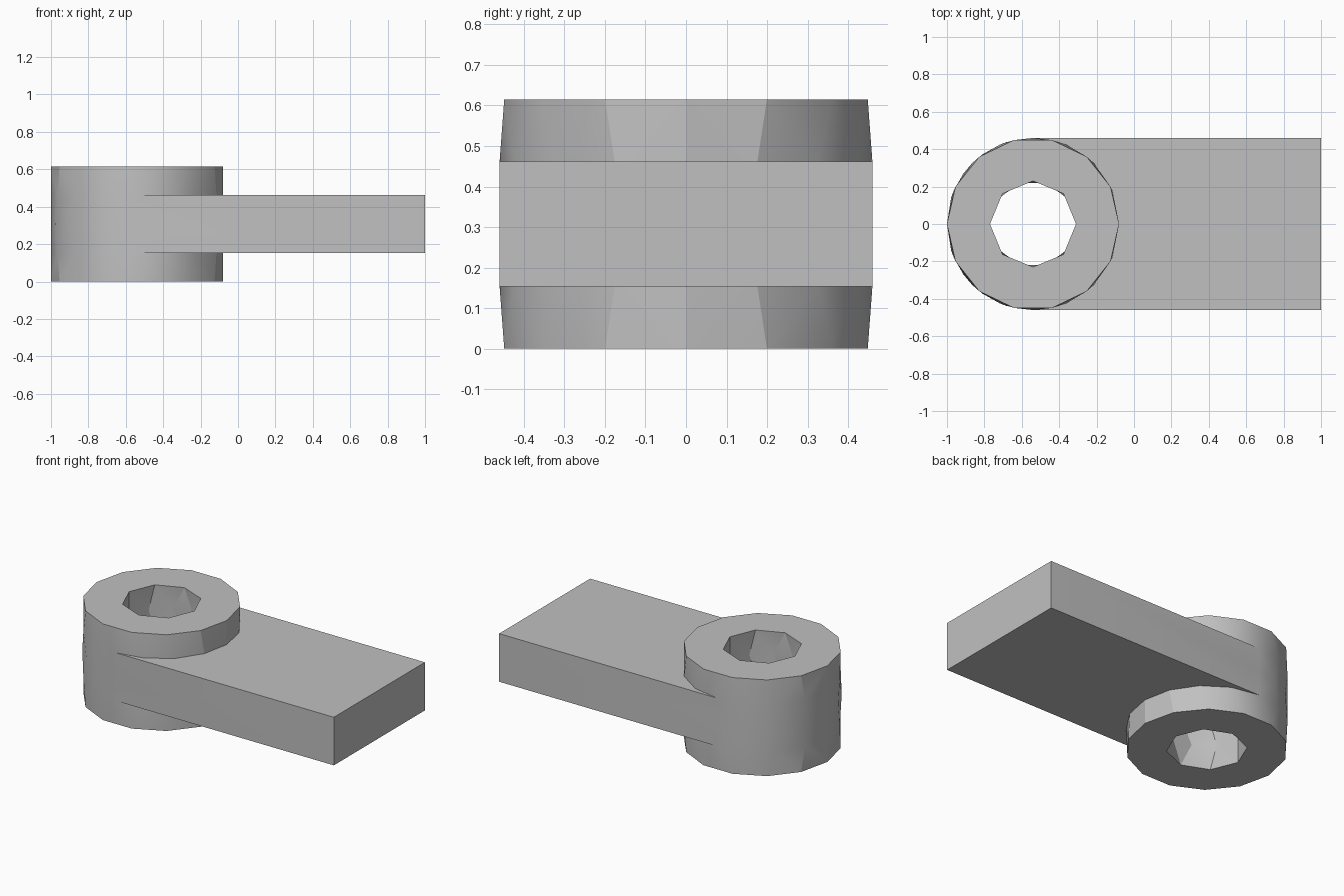
import bpy, bmesh, math

if "Cube" in bpy.data.objects:
    bpy.data.objects.remove(bpy.data.objects["Cube"], do_unlink=True)

HEIGHT = 0.615
RADIUS = 0.46
HOLE_RADIUS = RADIUS / 2
CENTRE_X = RADIUS - 1
TAU = 2 * math.pi

grey = bpy.data.materials.new("plain_grey")
grey.use_nodes = True
grey.diffuse_color = (0.53, 0.53, 0.53, 1)
grey.node_tree.nodes["Principled BSDF"].inputs["Base Color"].default_value = grey.diffuse_color


def make_object(name, bm):
    bmesh.ops.recalc_face_normals(bm, faces=bm.faces)
    mesh = bpy.data.meshes.new(name)
    bm.to_mesh(mesh)
    bm.free()
    mesh.materials.append(grey)
    obj = bpy.data.objects.new(name, mesh)
    bpy.context.collection.objects.link(obj)
    return obj


def zip_rings(bm, low, high):
    """Fill the band between two rings of different counts with triangles."""
    n, m = len(low), len(high)
    i = j = 0
    while i < n or j < m:
        a, b = low[i % n], high[j % m]
        step_low = abs((i + 1) / n - j / m)
        step_high = abs((j + 1) / m - i / n)
        if j == m or (i < n and step_low <= step_high):
            i += 1
            bm.faces.new((a, low[i % n], b))
        else:
            j += 1
            bm.faces.new((a, high[j % m], b))


def faceted_drum(name, radius, levels):
    """Closed drum from (height, number of sides) levels."""
    bm = bmesh.new()
    rings = []
    for z, sides in levels:
        rings.append([bm.verts.new((CENTRE_X + radius * math.cos(TAU * k / sides),
                                    radius * math.sin(TAU * k / sides), z))
                      for k in range(sides)])
    for low, high in zip(rings, rings[1:]):
        zip_rings(bm, low, high)
    bm.faces.new(rings[0])
    bm.faces.new(rings[-1])
    return make_object(name, bm)


def combine(target, other, operation):
    mod = target.modifiers.new(operation.lower(), "BOOLEAN")
    mod.operation = operation
    mod.solver = "EXACT"
    mod.object = other
    bpy.ops.object.select_all(action="DESELECT")
    bpy.context.view_layer.objects.active = target
    target.select_set(True)
    bpy.ops.object.modifier_apply(modifier=mod.name)
    bpy.data.objects.remove(other, do_unlink=True)


def levels(counts):
    return [(HEIGHT * k / 4, c) for k, c in enumerate(counts)]


# Round boss
boss = faceted_drum("boss_with_plate", RADIUS, levels((14, 16, 20, 16, 14)))

# Flat plate, tangent to the boss
bm = bmesh.new()
bmesh.ops.create_cube(bm, size=1)
for v in bm.verts:
    v.co.x = 1 if v.co.x > 0 else CENTRE_X
    v.co.y *= 2 * RADIUS
    v.co.z = HEIGHT / 2 * (1 + v.co.z)
plate = make_object("plate", bm)
combine(boss, plate, "UNION")

# Through hole
bore = levels((8, 10, 8, 10, 8))
cutter = faceted_drum("hole_cutter", HOLE_RADIUS, [(-0.1, 8)] + bore + [(HEIGHT + 0.1, 8)])
cutter.hide_render = True
combine(boss, cutter, "DIFFERENCE")

# Soft shading only between nearly flat facets
bpy.ops.object.shade_smooth_by_angle(angle=math.radians(20))
